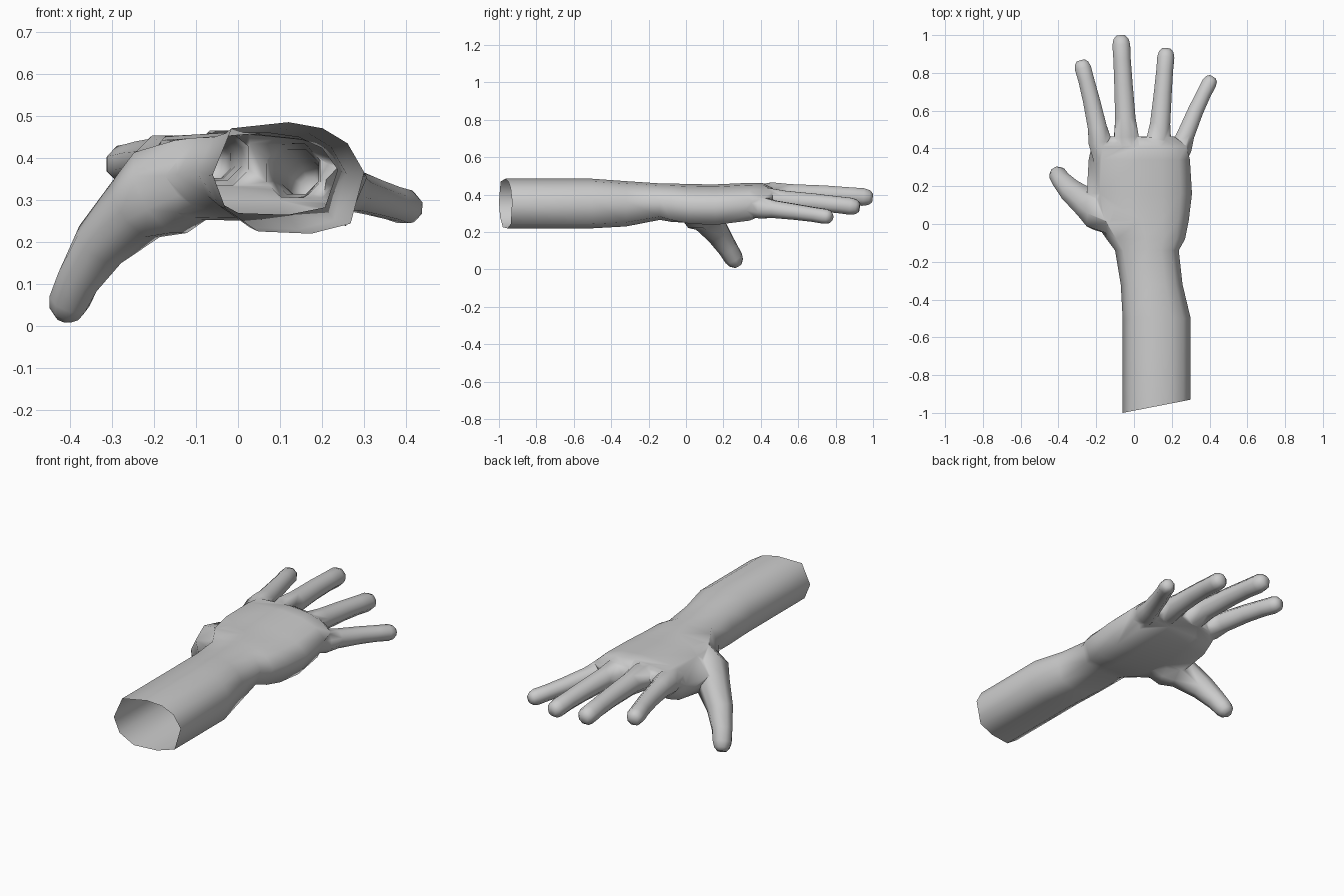
import bpy, bmesh
from mathutils import Vector
from math import cos, sin, pi

if "Cube" in bpy.data.objects:
    bpy.data.objects.remove(bpy.data.objects["Cube"])

skin = bpy.data.materials.new("plain_grey")
skin.diffuse_color = (0.6, 0.6, 0.6, 1)
skin.use_nodes = True
skin.node_tree.nodes["Principled BSDF"].inputs["Base Color"].default_value = skin.diffuse_color


def loft(name, rings):
    """Closed skin over a list of equal-length point rings."""
    bm = bmesh.new()
    rows = [[bm.verts.new(p) for p in r] for r in rings]
    n = len(rows[0])
    for a, b in zip(rows, rows[1:]):
        for i in range(n):
            j = (i + 1) % n
            bm.faces.new((a[i], a[j], b[j], b[i]))
    bm.faces.new(rows[0])
    bm.faces.new(rows[-1])
    bmesh.ops.recalc_face_normals(bm, faces=bm.faces)
    me = bpy.data.meshes.new(name)
    bm.to_mesh(me)
    bm.free()
    ob = bpy.data.objects.new(name, me)
    bpy.context.collection.objects.link(ob)
    me.materials.append(skin)
    return ob


# Swelling along every digit: flared root, slim shaft, fuller pad, blunt tip
swell = [(0, 1.05), (.2, 1.36), (.34, 1.12), (.6, 1.02), (.8, .97), (.92, 1), (.97, .85), (1, .5)]


def digit(name, root, middle, tip, r0, r1, sides=8):
    """Tapering tube along a curve through three points."""
    a, m, c = Vector(root), Vector(middle), Vector(tip)
    b = 2 * m - (a + c) / 2
    rings = []
    for t, s in swell:
        p = a * (1 - t) ** 2 + b * 2 * t * (1 - t) + c * t * t
        along = ((b - a) * (1 - t) + (c - b) * t).normalized()
        side = along.cross(Vector((0, 0, 1))).normalized()
        up = side.cross(along)
        r = (r0 + (r1 - r0) * t) * s * 1.08
        angles = [2 * pi * (k + .5) / sides for k in range(sides)]
        rings.append([p + r * (side * cos(w) + up * sin(w)) for w in angles])
    return loft(name, rings)


# Forearm cross-section; on the palm the underside is hollow between two pads
section = [(-1, .06), (-.75, .89), (0, 1), (.45, .89), (.78, .62),
           (1, .1), (.82, -.82), (.3, -1), (-.4, -.96), (-.83, -.55)]
pads = {6: -.12, 7: .15, 8: .15, 9: -.3}

# Stations: y, x left, x right, z bottom, z top
rings = []
for y, x0, x1, z0, z1 in [
        (-1.1, -.06, .30, .22, .485), (-.5, -.06, .30, .22, .485),
        (-.32, -.07, .257, .23, .472), (-.14, -.10, .237, .265, .46),
        (-.08, -.145, .27, .25, .46), (.02, -.215, .29, .235, .456),
        (.16, -.25, .307, .232, .455), (.34, -.24, .296, .255, .463),
        (.41, -.225, .28, .285, .462), (.462, -.16, .215, .325, .435)]:
    hollow = min(max((y + .14) / .2, 0), 1)
    rings.append([((x0 + x1) / 2 + (x1 - x0) / 2 * u, y,
                   (z0 + z1) / 2 + (z1 - z0) / 2 * (v + hollow * pads.get(i, 0)))
                  for i, (u, v) in enumerate(section)])
hand = loft("hand_and_forearm", rings)

# Fingers and thumb
index = digit("index_finger", (-.16, .32, .385), (-.213, .60, .395), (-.282, .865, .382), .046, .043)
middle = digit("middle_finger", (-.032, .32, .392), (-.052, .67, .402), (-.07, .997, .382), .049, .047)
ring = digit("ring_finger", (.12, .32, .37), (.147, .63, .362), (.172, .928, .331), .049, .045)
little = digit("little_finger", (.215, .30, .34), (.305, .55, .312), (.416, .778, .278), .043, .039)
thumb = digit("thumb", (-.09, .03, .36), (-.297, .145, .23), (-.413, .278, .02), .088, .043)

# Join everything into one skin
bpy.context.view_layer.objects.active = hand
for d in (index, middle, ring, little, thumb):
    m = hand.modifiers.new("join", 'BOOLEAN')
    m.operation, m.solver, m.object = 'UNION', 'EXACT', d
    bpy.ops.object.modifier_apply(modifier=m.name)
    bpy.data.objects.remove(d)

# Cut the slanted open end of the forearm and tidy the seams
bm = bmesh.new()
bm.from_mesh(hand.data)
bmesh.ops.bisect_plane(bm, geom=bm.verts[:] + bm.edges[:] + bm.faces[:],
                       plane_co=(-.06, -1, 0), plane_no=(-.07, .36, 0), clear_inner=True)
bmesh.ops.remove_doubles(bm, verts=bm.verts, dist=.006)
bm.to_mesh(hand.data)
bm.free()

hand.select_set(True)
bpy.ops.object.shade_smooth_by_angle(angle=1.4)
